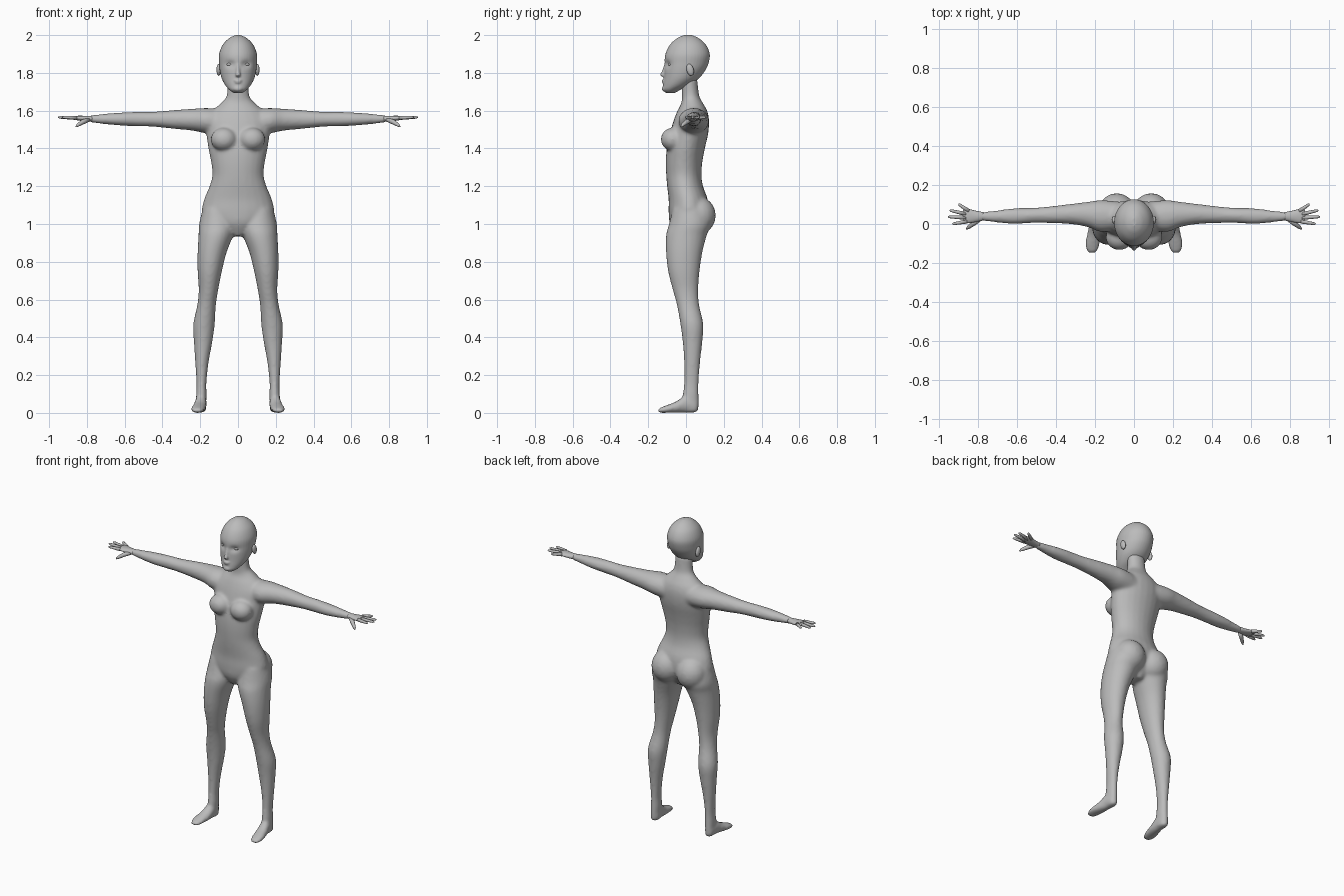
import bpy, bmesh, math
from mathutils import Vector, Matrix

if "Cube" in bpy.data.objects:
    bpy.data.objects.remove(bpy.data.objects["Cube"])

skin = bpy.data.materials.new("plain grey")
skin.use_nodes = True
grey = (0.5, 0.5, 0.5, 1)
skin.diffuse_color = grey
skin.node_tree.nodes["Principled BSDF"].inputs["Base Color"].default_value = grey


def spline(rows, steps):
    """Catmull-Rom interpolation of equal-length rows of numbers."""
    out = []
    for i in range(len(rows) - 1):
        quad = [rows[max(i - 1, 0)], rows[i], rows[i + 1], rows[min(i + 2, len(rows) - 1)]]
        for k in range(steps):
            t = k / steps
            out.append([b + 0.5 * t * (c - a + t * (2*a - 5*b + 4*c - d + t * (3*(b - c) + d - a)))
                        for a, b, c, d in zip(*quad)])
    return out + [list(rows[-1])]


def skin_rings(bm, rings, sides):
    """Closed tube through rings given as (centre, half axis u, half axis v)."""
    loops = []
    for c, u, v in rings:
        loops.append([bm.verts.new(c + u * math.cos(a) + v * math.sin(a))
                      for a in (math.tau * k / sides for k in range(sides))])
    faces = [bm.faces.new(loops[0][::-1]), bm.faces.new(loops[-1])]
    for low, high in zip(loops, loops[1:]):
        for k in range(sides):
            n = (k + 1) % sides
            faces.append(bm.faces.new((low[k], low[n], high[n], high[k])))
    bmesh.ops.recalc_face_normals(bm, faces=faces)


def loft(bm, axis, rows, sides=24, steps=4):
    """Rows hold: place on axis, then low and high limits on the other two axes."""
    p, q = [i for i in range(3) if i != axis]
    rings = []
    for s, a0, a1, b0, b1 in spline(rows, steps):
        c, u, v = Vector(), Vector(), Vector()
        c[axis], c[p], c[q] = s, (a0 + a1) / 2, (b0 + b1) / 2
        u[p], v[q] = (a1 - a0) / 2, (b1 - b0) / 2
        rings.append((c, u, v))
    skin_rings(bm, rings, sides)


def tube(bm, points, radii, sides=10):
    """Round tapering limb through a few points."""
    pts = [Vector(p) for p in points]
    way = (pts[-1] - pts[0]).normalized()
    u = way.orthogonal().normalized()
    skin_rings(bm, [(p, u * r, way.cross(u) * r) for p, r in zip(pts, radii)], sides)


def ball(bm, centre, size, tilt=0):
    m = Matrix.Translation(centre) @ Matrix.Rotation(tilt, 4, 'X') @ Matrix.Diagonal((*size, 1))
    bmesh.ops.create_uvsphere(bm, u_segments=20, v_segments=12, radius=1, matrix=m)


def flip(bm, geom):
    bmesh.ops.scale(bm, vec=(-1, 1, 1), verts=[g for g in geom if isinstance(g, bmesh.types.BMVert)])
    bmesh.ops.reverse_faces(bm, faces=[g for g in geom if isinstance(g, bmesh.types.BMFace)])


def add_mirror(bm):
    copy = bmesh.ops.duplicate(bm, geom=bm.verts[:] + bm.edges[:] + bm.faces[:])
    flip(bm, copy["geom"])


def finish(bm, name, voxel=0, rounds=0):
    for f in bm.faces:
        f.smooth = True
    mesh = bpy.data.meshes.new(name)
    bm.to_mesh(mesh)
    bm.free()
    mesh.materials.append(skin)
    ob = bpy.data.objects.new(name, mesh)
    bpy.context.collection.objects.link(ob)
    if voxel:
        blend = ob.modifiers.new("blend", 'REMESH')
        blend.mode = 'VOXEL'
        blend.voxel_size = voxel
        blend.use_smooth_shade = True
        soften = ob.modifiers.new("soften", 'SMOOTH')
        soften.factor, soften.iterations = 0.5, rounds
    return ob


# Body: leg, foot, arm, breast and buttock on one side, mirrored, then the torso
bm = bmesh.new()
loft(bm, 2, [  # leg, from sole to hip
    (.01, .168, .222, -.01, .066), (.05, .168, .222, -.02, .068), (.1, .166, .222, -.018, .067),
    (.16, .167, .22, -.01, .067), (.27, .155, .227, -.01, .075), (.38, .135, .234, -.018, .087),
    (.47, .123, .237, -.03, .092), (.57, .117, .216, -.048, .07), (.65, .105, .208, -.07, .065),
    (.75, .085, .214, -.095, .072), (.85, .06, .214, -.106, .087), (.94, .025, .209, -.106, .11),
    (1.0, .01, .206, -.09, .13), (1.08, .04, .187, -.07, .11)])
loft(bm, 1, [  # foot, from toes to heel
    (-.152, .2, .23, .004, .016), (-.135, .185, .244, 0, .028), (-.1, .174, .25, 0, .042),
    (-.05, .168, .24, 0, .062), (0, .166, .228, 0, .095), (.05, .168, .222, 0, .07)])
loft(bm, 0, [  # arm, from shoulder to wrist
    (.08, -.03, .115, 1.47, 1.61), (.17, -.04, .122, 1.48, 1.614), (.24, -.015, .113, 1.494, 1.61),
    (.33, 0, .102, 1.503, 1.604), (.45, .005, .088, 1.515, 1.594), (.53, .005, .082, 1.517, 1.594),
    (.62, 0, .08, 1.521, 1.59), (.72, .01, .067, 1.53, 1.582), (.79, .018, .06, 1.54, 1.574)])
ball(bm, (.075, -.07, 1.448), (.07, .064, .062))
ball(bm, (.088, .065, 1.045), (.095, .093, .1))
add_mirror(bm)
torso = [  # height, front, back, half width
    (.935, -.05, .06, .03), (1.0, -.085, .1, .14), (1.06, -.092, .12, .19), (1.13, -.092, .115, .18),
    (1.2, -.1, .09, .151), (1.26, -.105, .082, .136), (1.33, -.107, .087, .143), (1.4, -.102, .1, .157),
    (1.48, -.085, .118, .168), (1.55, -.065, .122, .17), (1.6, -.045, .112, .135),
    (1.64, -.025, .09, .09), (1.68, -.022, .07, .06), (1.77, -.025, .06, .056)]
loft(bm, 2, [(z, -w, w, f, b) for z, f, b, w in torso])
finish(bm, "body", .009, 8)

# Head: skull and jaw with pressed eye sockets, then nose, lips and chin
bm = bmesh.new()
head = [(1.693, -.105, -.06, .022), (1.71, -.122, -.03, .046), (1.735, -.121, .02, .068),
        (1.77, -.117, .068, .086), (1.81, -.115, .1, .096), (1.85, -.114, .119, .1),
        (1.9, -.109, .126, .1), (1.95, -.084, .105, .08), (1.985, -.045, .065, .045), (2.0, -.01, .03, .012)]
loft(bm, 2, [(z, -w, w, f, b) for z, f, b, w in head], sides=40, steps=6)
for v in bm.verts:
    if v.co.y < 0:
        d = ((abs(v.co.x) - .042) / .024) ** 2 + ((v.co.z - 1.845) / .018) ** 2
        v.co.y += .014 * math.exp(-d)
tube(bm, [(0, -.103, 1.86), (0, -.117, 1.81), (0, -.125, 1.787), (0, -.112, 1.776)], [.007, .01, .014, .01])
ball(bm, (0, -.115, 1.759), (.022, .014, .006))
ball(bm, (0, -.114, 1.749), (.019, .014, .006))
ball(bm, (0, -.112, 1.716), (.026, .016, .016))
finish(bm, "head", .005, 3)

for side, s in (("left", 1), ("right", -1)):
    # Hand: palm, four spread fingers and a lowered thumb
    bm = bmesh.new()
    loft(bm, 0, [(.77, .018, .06, 1.541, 1.573), (.81, .01, .068, 1.543, 1.573),
                 (.85, .004, .077, 1.549, 1.573), (.875, .012, .072, 1.555, 1.57)], sides=16)
    for root, tip in (((.855, .013), (.93, 0)), ((.86, .032), (.952, .037)),
                      ((.86, .051), (.943, .07)), ((.845, .066), (.898, .102))):
        a, b = Vector((*root, 1.562)), Vector((*tip, 1.565))
        tube(bm, [a, a.lerp(b, .5), a.lerp(b, .9), b], [.011, .009, .007, .003])
    tube(bm, [(.79, .025, 1.553), (.82, .004, 1.541), (.848, -.018, 1.524), (.858, -.026, 1.515)],
         [.012, .013, .009, .003])
    if s < 0:
        flip(bm, bm.verts[:] + bm.faces[:])
    finish(bm, side + "_hand")

    # Ear
    bm = bmesh.new()
    ball(bm, (s * .102, .022, 1.816), (.012, .019, .032), .25)
    finish(bm, side + "_ear")

    # Eye
    bm = bmesh.new()
    ball(bm, (s * .042, -.082, 1.845), (.019, .012, .009))
    finish(bm, side + "_eye")
